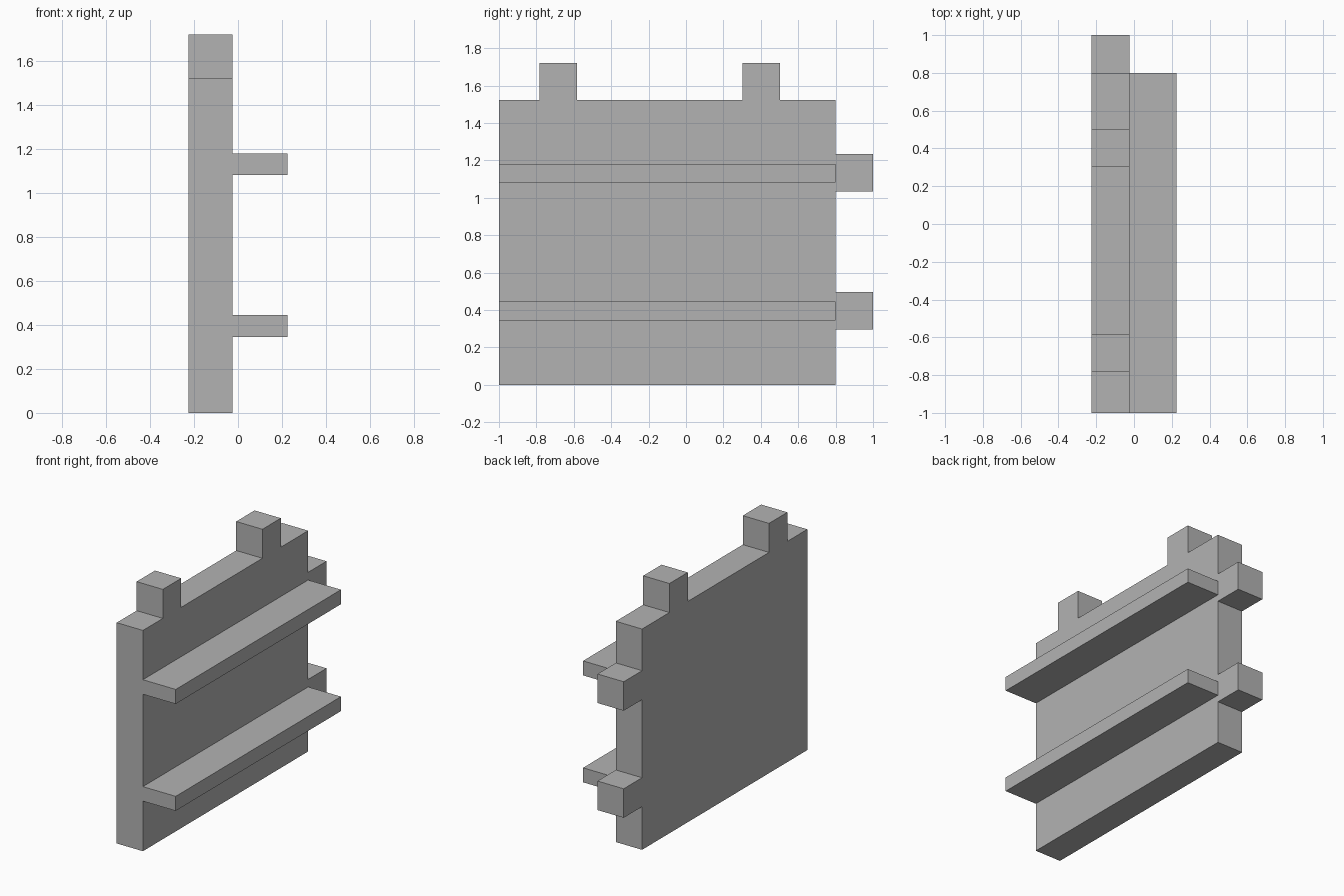
import bpy
import bmesh

cube = bpy.data.objects.get("Cube")
if cube:
    bpy.data.objects.remove(cube, do_unlink=True)

grey = bpy.data.materials.new("plain grey")
grey.use_nodes = True
colour = (0.45, 0.45, 0.45, 1)
grey.diffuse_color = colour
grey.node_tree.nodes["Principled BSDF"].inputs["Base Color"].default_value = colour


def extrude_profile(name, outline, x0, x1):
    """Extrude a (y, z) outline along x."""
    bm = bmesh.new()
    face = bm.faces.new([bm.verts.new((x0, y, z)) for y, z in outline])
    result = bmesh.ops.extrude_face_region(bm, geom=[face])
    verts = [v for v in result["geom"] if isinstance(v, bmesh.types.BMVert)]
    bmesh.ops.translate(bm, verts=verts, vec=(x1 - x0, 0, 0))
    bmesh.ops.recalc_face_normals(bm, faces=bm.faces)
    mesh = bpy.data.meshes.new(name)
    bm.to_mesh(mesh)
    bm.free()
    mesh.materials.append(grey)
    obj = bpy.data.objects.new(name, mesh)
    bpy.context.collection.objects.link(obj)
    return obj


front, back, top, tab = -1.0, 0.8, 1.522, 0.2
left, middle, right = -0.225, -0.025, 0.225

# Wall panel with square tabs on its back and top edges
outline = [(front, 0), (back, 0)]
for z in (0.297, 1.035):
    outline += [(back, z), (back + tab, z), (back + tab, z + tab), (back, z + tab)]
outline.append((back, top))
for y in (0.302, -0.783):
    outline += [(y + tab, top), (y + tab, top + tab), (y, top + tab), (y, top)]
outline.append((front, top))
extrude_profile("wall_panel", outline, left, middle)

# Long ledges on the side of the panel
for name, z in (("lower_ledge", 0.345), ("upper_ledge", 1.082)):
    extrude_profile(name, [(front, z), (back, z), (back, z + 0.1), (front, z + 0.1)],
                    middle, right)
